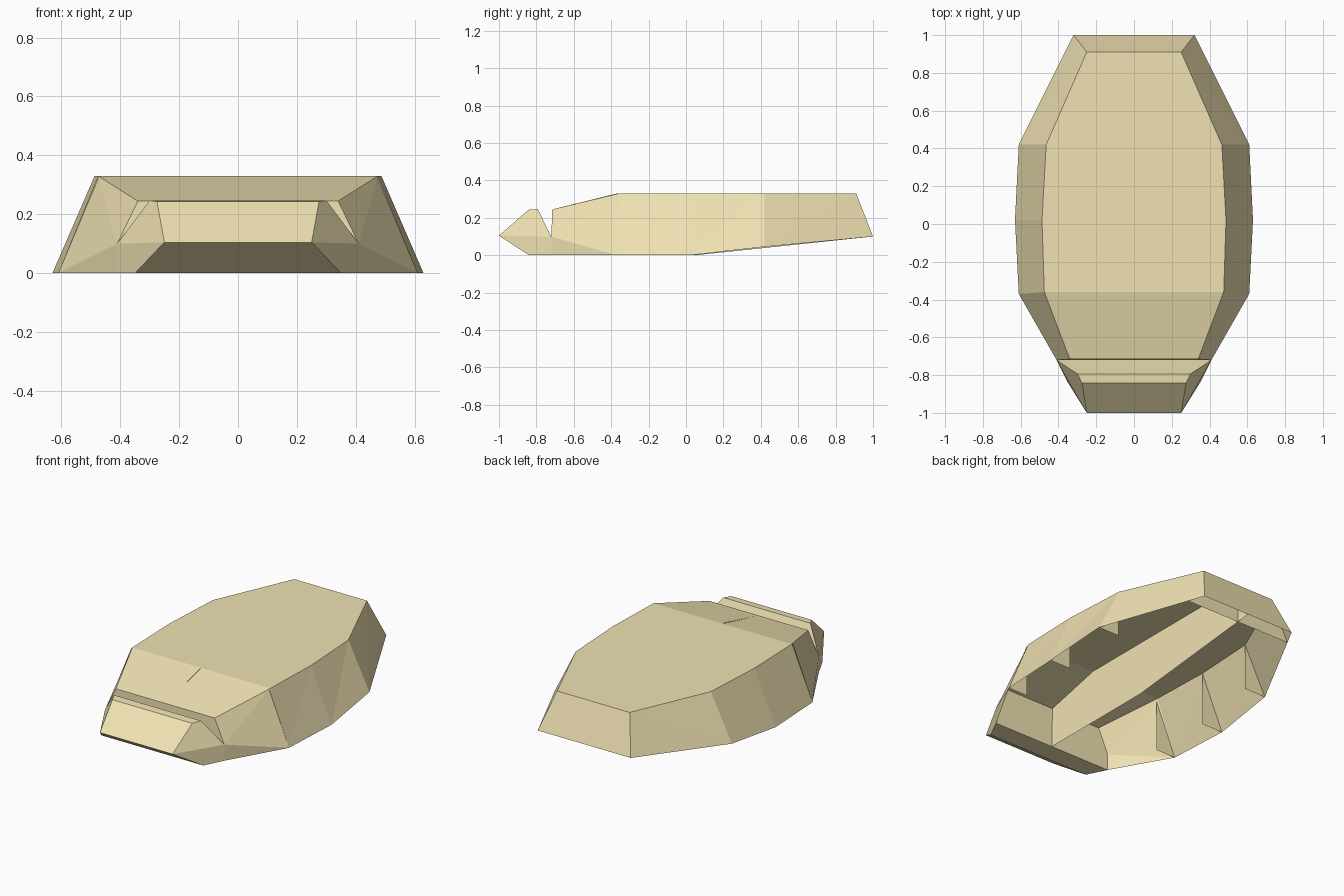
import bpy, bmesh

if "Cube" in bpy.data.objects:
    bpy.data.objects.remove(bpy.data.objects["Cube"])

mat = bpy.data.materials.new("tan")
mat.diffuse_color = (0.87, 0.76, 0.45, 1)
mat.use_nodes = True
mat.node_tree.nodes["Principled BSDF"].inputs["Base Color"].default_value = mat.diffuse_color


def flip(p):
    return (-p[0], p[1], p[2])


def across(a, b):
    """Face spanning both sides between two right-hand points."""
    return [flip(a), a, b, flip(b)]


def both(face):
    """A face and its mirror image."""
    return [face, [flip(p) for p in reversed(face)]]


def build(name, faces):
    bm = bmesh.new()
    for f in faces:
        bm.faces.new([bm.verts.new(p) for p in f])
    bmesh.ops.remove_doubles(bm, verts=bm.verts, dist=0.0005)
    bmesh.ops.recalc_face_normals(bm, faces=bm.faces)
    me = bpy.data.meshes.new(name)
    bm.to_mesh(me)
    bm.free()
    me.materials.append(mat)
    ob = bpy.data.objects.new(name, me)
    bpy.context.collection.objects.link(ob)
    return ob


# Main shell: deck edge and lower rim stations, front to back (right side)
deck = [(.34, -.715, .245), (.475, -.36, .33), (.487, .02, .33),
        (.465, .42, .33), (.25, .91, .33)]
rim = [(.41, -.72, .1), (.61, -.37, 0), (.63, .02, 0),
       (.61, .42, .045), (.32, 1, .1)]
faces = []
for i in range(4):
    faces.append(across(deck[i], deck[i + 1]))
    faces += both([rim[i], rim[i + 1], deck[i + 1]])
    faces += both([rim[i], deck[i + 1], deck[i]])
faces.append(across(deck[4], rim[4]))                       # tail
faces.append(across(deck[0], rim[0]))                       # groove wall
faces += both([rim[0], (.41, -.72, 0), rim[1]])             # lower cheeks
build("main_shell", faces)

# Front lip: closed profile from nose, under, up the groove and back over
nose = [(.25, -1, .105), (.35, -.84, 0), (.41, -.72, 0),
        (.41, -.72, .1), (.3, -.793, .247), (.275, -.842, .243)]
faces = [across(nose[i], nose[(i + 1) % 6]) for i in range(6)]
faces += both(nose[:4])
faces += both([nose[0], nose[3], nose[5]])
faces += both([nose[3], nose[4], nose[5]])
build("front_lip", faces)

# Inner central web
build("centre_web", [[(0, y, z) for y, z in
      [(-.72, 0), (.05, 0), (1, .1), (.91, .33), (-.37, .33), (-.715, .245)]]])

# Inner rear bulkhead
build("rear_bulkhead", [across((.25, .91, .33), (.363, .91, .091))])

# Triangular gussets inside the side walls
for i in (1, 2, 3):
    t, r = deck[i], rim[i]
    y = r[1]
    build("side_gusset_%d" % i,
          both([(t[0], y, .33), r, (t[0], y, r[2])]))
